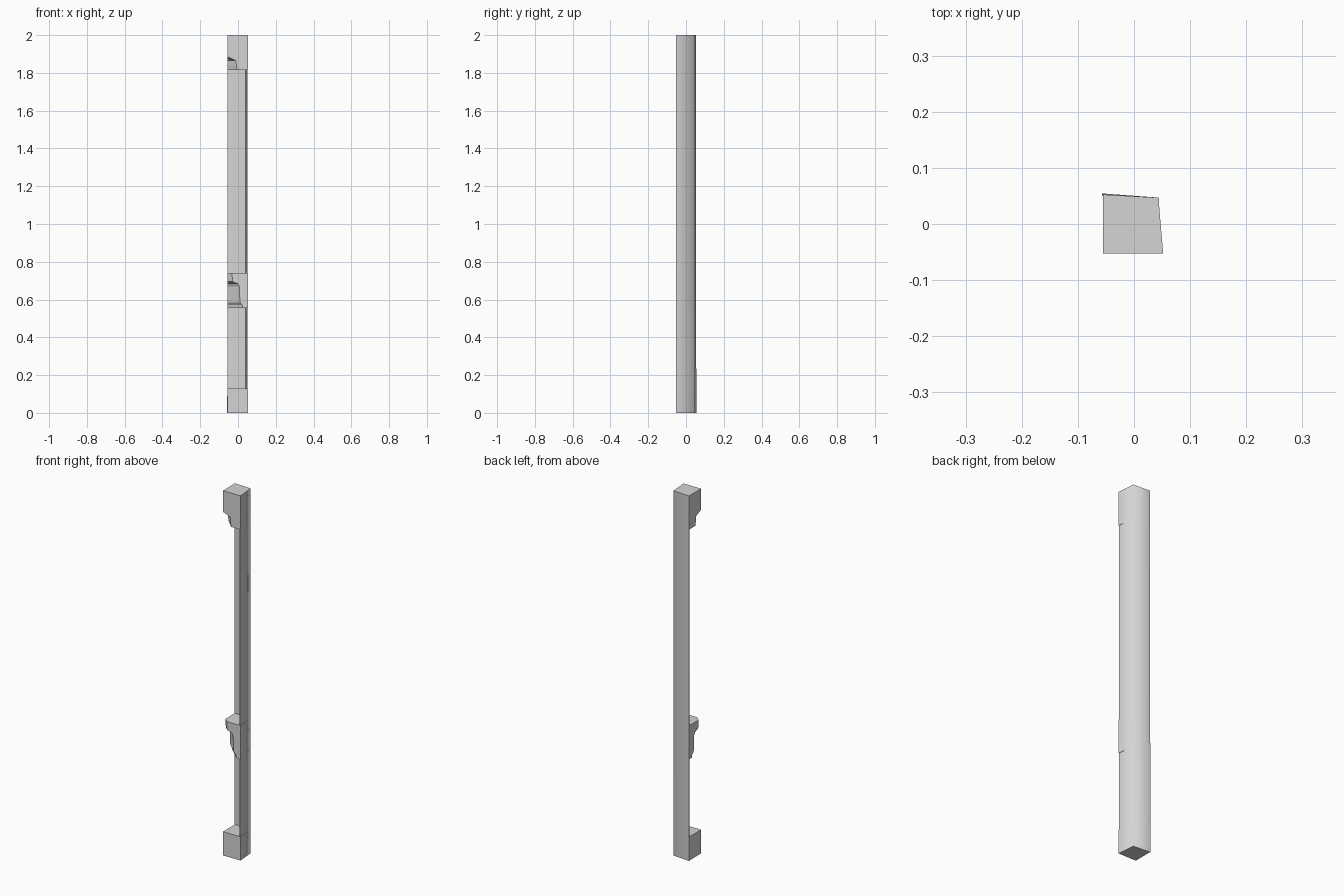
import bpy
import bmesh
from mathutils import Vector

if "Cube" in bpy.data.objects:
    bpy.data.objects.remove(bpy.data.objects["Cube"], do_unlink=True)

grey = bpy.data.materials.new("plain_grey")
grey.use_nodes = True
colour = (0.66, 0.66, 0.66, 1)
grey.diffuse_color = colour
grey.node_tree.nodes["Principled BSDF"].inputs["Base Color"].default_value = colour

# Plan corners of the slightly skewed post
FRONT_RIGHT = Vector((-0.055, -0.0525))
FRONT_LEFT = Vector((0.052, -0.0525))
BACK_LEFT = Vector((0.044, 0.047))
BACK_RIGHT = Vector((-0.055, 0.0525))
WALL = 0.003


def loft(name, rows, section):
    """Skin a plan section through (height, parameter) rows and cap the ends."""
    bm = bmesh.new()
    rings = [[bm.verts.new((p.x, p.y, z)) for p in section(t)] for z, t in rows]
    for low, high in zip(rings, rings[1:]):
        n = len(low)
        for i in range(n):
            j = (i + 1) % n
            bm.faces.new((low[i], low[j], high[j], high[i]))
    bm.faces.new(rings[0])
    bm.faces.new(rings[-1])
    bmesh.ops.remove_doubles(bm, verts=bm.verts, dist=0.00001)
    bmesh.ops.recalc_face_normals(bm, faces=bm.faces)
    # Shade softly around the back left edge only
    for e in bm.edges:
        e.smooth = all((v.co.xy - BACK_LEFT).length < 0.001 for v in e.verts)
    for f in bm.faces:
        f.smooth = any(e.smooth for e in f.edges)
    mesh = bpy.data.meshes.new(name)
    bm.to_mesh(mesh)
    bm.free()
    mesh.materials.append(grey)
    obj = bpy.data.objects.new(name, mesh)
    bpy.context.collection.objects.link(obj)


def shell_section(lean):
    # Thin angle of two walls: left side and back
    front = FRONT_LEFT - Vector((0.002, 0))
    end = BACK_RIGHT + Vector((-lean, lean))
    return [front, BACK_LEFT, end, end - Vector((0, WALL)),
            BACK_LEFT - Vector((WALL, WALL)), front - Vector((WALL, 0))]


def corner_section(cut):
    # Fills the angle, its outer corner cut back parallel to the diagonal
    back = BACK_LEFT - Vector((0.0005, 0.0005))
    return [FRONT_RIGHT.lerp(FRONT_LEFT, cut), FRONT_LEFT, back,
            BACK_RIGHT, FRONT_RIGHT.lerp(BACK_RIGHT, cut)]


# Two-walled shell, then the corner blocks as (height, cut) profiles
loft("shaft", [(0, 0.002), (2, 0)], shell_section)
loft("base_block", [(0, 0), (0.13, 0)], corner_section)
loft("middle_bracket",
     [(0.555, 0.75), (0.57, 0.74), (0.585, 0.61), (0.67, 0.58),
      (0.685, 0.5), (0.695, 0.24), (0.74, 0.22)], corner_section)
loft("top_bracket",
     [(1.815, 0.47), (1.84, 0.43), (1.865, 0.42), (1.885, 0), (2, 0)],
     corner_section)
